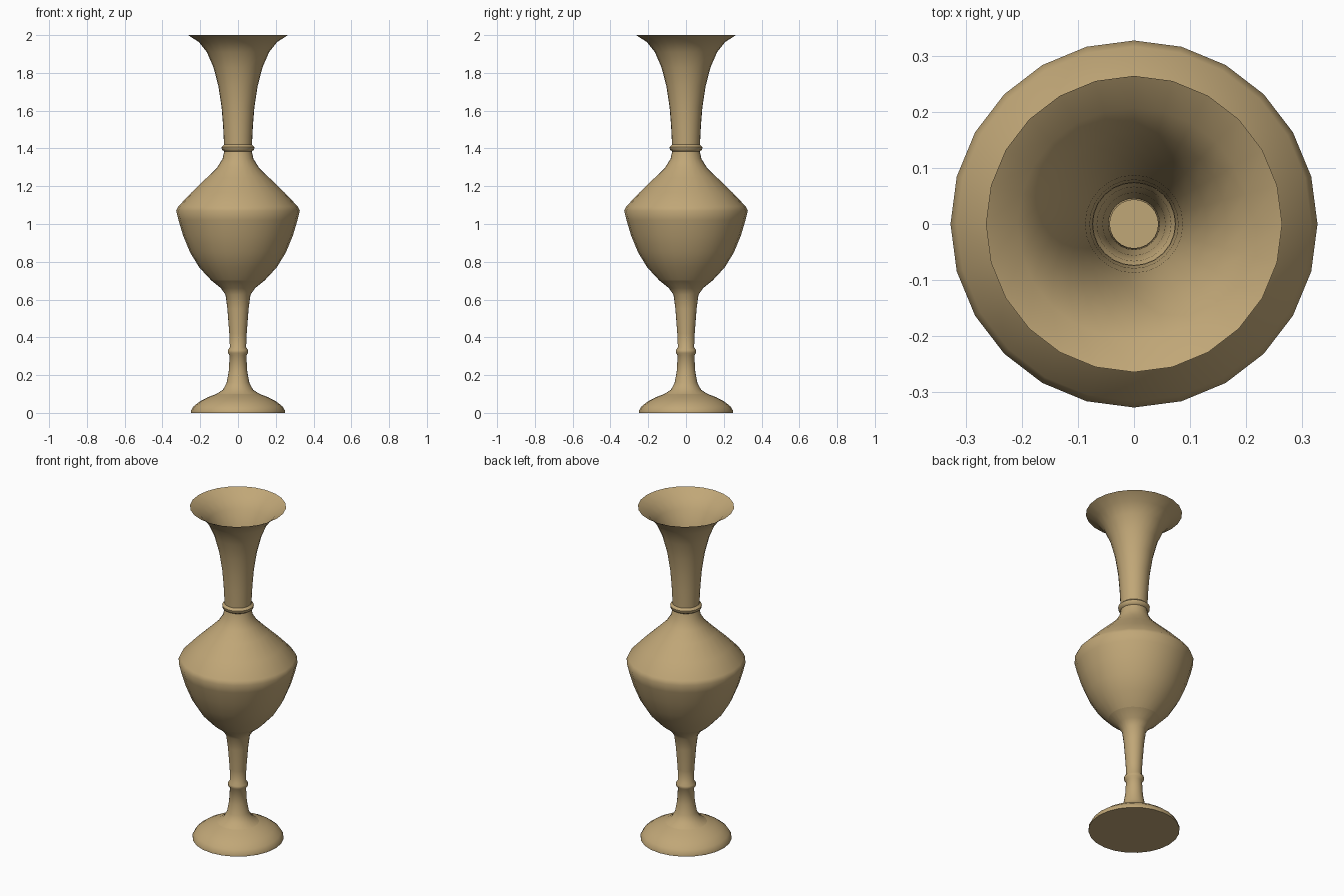
import bpy
import bmesh
import math

cube = bpy.data.objects.get("Cube")
if cube:
    bpy.data.objects.remove(cube, do_unlink=True)

SEGMENTS = 24

clay = bpy.data.materials.new("warm_tan")
clay.use_nodes = True
tan = (0.53, 0.385, 0.185, 1)
clay.diffuse_color = tan
clay.node_tree.nodes["Principled BSDF"].inputs["Base Color"].default_value = tan


def lathe(name, profile, floor=False):
    """Spin a (radius, height) profile into a thin shell, optionally with a flat floor."""
    bm = bmesh.new()
    rings = []
    for r, z in profile:
        ring = []
        for i in range(SEGMENTS):
            a = math.tau * i / SEGMENTS
            ring.append(bm.verts.new((r * math.cos(a), r * math.sin(a), z)))
        rings.append(ring)
    for low, high in zip(rings, rings[1:]):
        for i in range(SEGMENTS):
            j = (i + 1) % SEGMENTS
            bm.faces.new((low[i], low[j], high[j], high[i]))
    if floor:
        bm.faces.new(rings[0][::-1])
    mesh = bpy.data.meshes.new(name)
    bm.to_mesh(mesh)
    bm.free()
    mesh.materials.append(clay)
    obj = bpy.data.objects.new(name, mesh)
    bpy.context.collection.objects.link(obj)
    bpy.ops.object.select_all(action="DESELECT")
    obj.select_set(True)
    bpy.context.view_layer.objects.active = obj
    bpy.ops.object.shade_smooth_by_angle(angle=math.radians(50))
    return obj


# Domed foot with a closed underside
lathe("foot", [(0.25, 0), (0.25, 0.01), (0.235, 0.035), (0.20, 0.062),
               (0.16, 0.083), (0.115, 0.10)], floor=True)

# Slender stem with a small bead
lathe("stem", [(0.115, 0.10), (0.08, 0.122), (0.06, 0.16), (0.049, 0.22),
               (0.044, 0.305), (0.054, 0.317), (0.054, 0.333), (0.043, 0.347),
               (0.046, 0.42), (0.056, 0.55), (0.066, 0.625), (0.09, 0.66),
               (0.14, 0.70)])

# Full bowl, widest at the shoulder line
lathe("bowl", [(0.14, 0.70), (0.205, 0.77), (0.254, 0.85), (0.291, 0.94),
               (0.315, 1.02), (0.327, 1.07), (0.316, 1.093), (0.245, 1.168),
               (0.16, 1.25)])

# Tapering shoulder with the neck bead
lathe("shoulder", [(0.16, 1.25), (0.11, 1.30), (0.082, 1.345), (0.073, 1.385),
                   (0.085, 1.393), (0.087, 1.408), (0.074, 1.42)])

# Flared neck, open at the rim
lathe("neck", [(0.074, 1.42), (0.079, 1.52), (0.087, 1.62), (0.104, 1.73),
               (0.13, 1.83), (0.165, 1.91), (0.207, 1.963), (0.264, 2.0)])
